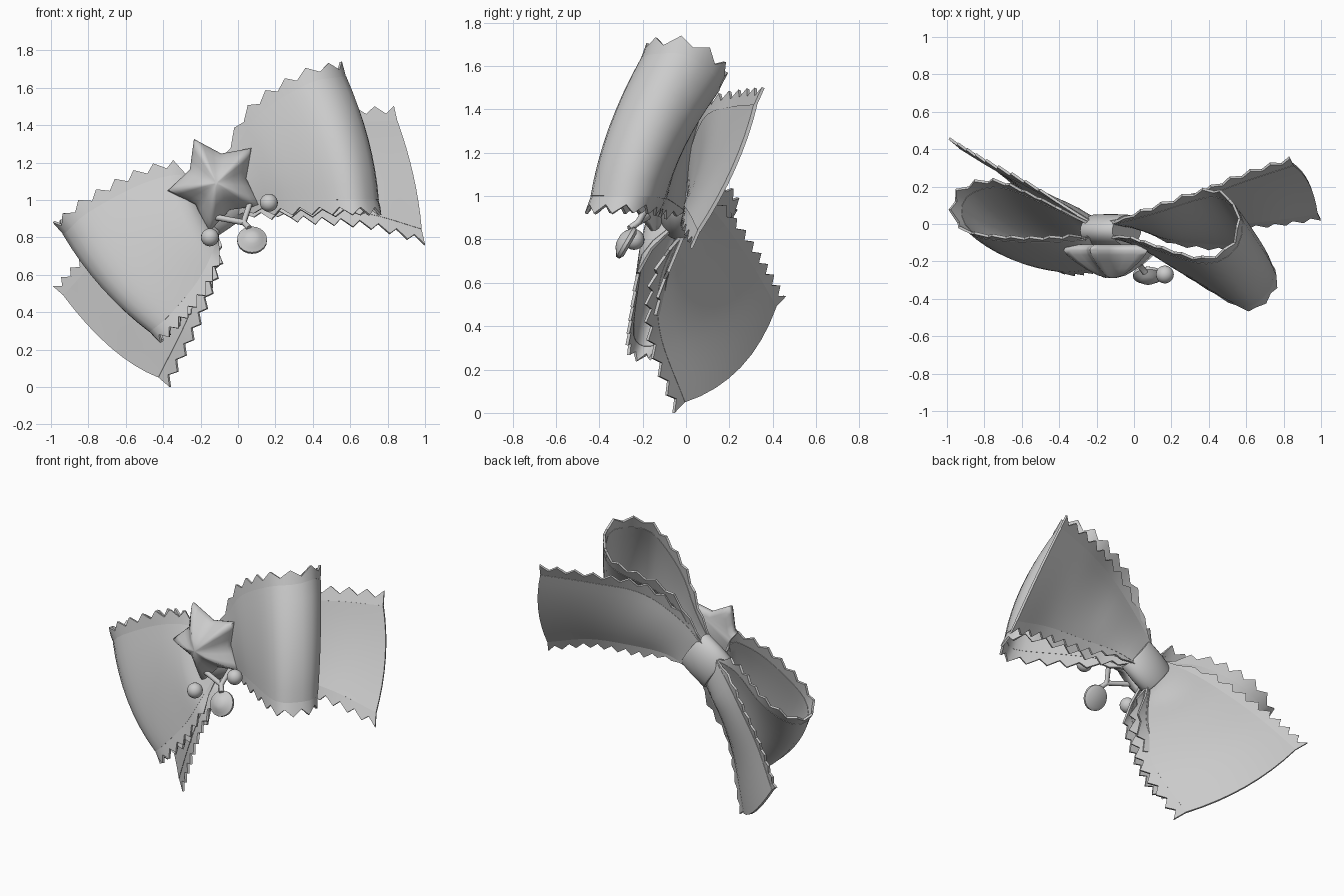
import bpy, bmesh, math
from mathutils import Vector

cube = bpy.data.objects.get("Cube")
if cube:
    bpy.data.objects.remove(cube, do_unlink=True)

GREY = bpy.data.materials.new("plain_grey")
GREY.use_nodes = True
TONE = (0.6, 0.6, 0.6, 1)
GREY.diffuse_color = TONE
GREY.node_tree.nodes["Principled BSDF"].inputs["Base Color"].default_value = TONE

KNOT = Vector((-0.125, -0.035, 0.97))
TILT = math.radians(35)
ALONG = Vector((math.cos(TILT), 0, math.sin(TILT)))
UP = Vector((-math.sin(TILT), 0, math.cos(TILT)))


def finish(obj, thickness=0.0, angle=40):
    """Colour, thicken and shade a part."""
    obj.data.materials.append(GREY)
    bpy.ops.object.select_all(action='DESELECT')
    obj.select_set(True)
    bpy.context.view_layer.objects.active = obj
    if thickness:
        mod = obj.modifiers.new("cloth", 'SOLIDIFY')
        mod.thickness = thickness
        mod.offset = 0
        bpy.ops.object.modifier_apply(modifier=mod.name)
    bpy.ops.object.shade_smooth_by_angle(angle=math.radians(angle))


def grid_mesh(name, rows, closed=False, thickness=0.0, angle=40):
    """Skin a list of equal point rows; optionally give it cloth thickness."""
    bm = bmesh.new()
    grid = [[bm.verts.new(p) for p in row] for row in rows]
    for a, b in zip(grid, grid[1:]):
        count = len(a)
        for i in range(count if closed else count - 1):
            j = (i + 1) % count
            bm.faces.new((a[i], a[j], b[j], b[i]))
    if closed:
        bm.faces.new(grid[0])
        bm.faces.new(grid[-1])
    bmesh.ops.recalc_face_normals(bm, faces=bm.faces)
    mesh = bpy.data.meshes.new(name)
    bm.to_mesh(mesh)
    bm.free()
    obj = bpy.data.objects.new(name, mesh)
    bpy.context.collection.objects.link(obj)
    finish(obj, thickness, angle)
    return obj


def spline(points, t):
    """Catmull-Rom position at t in 0..1."""
    last = len(points) - 1
    i = min(int(t * last), last - 1)
    f = t * last - i
    p1, p2 = points[i], points[i + 1]
    p0 = points[i - 1] if i else 2 * p1 - p2
    p3 = points[i + 2] if i + 2 <= last else 2 * p2 - p1
    return 0.5 * (2 * p1 + (p2 - p0) * f + (2 * p0 - 5 * p1 + 4 * p2 - p3) * f * f
                  + (3 * p1 - p0 - 3 * p2 + p3) * f ** 3)


def even_steps(top, low, count):
    """Parameters that step evenly along the ribbon's middle."""
    fine = [k / 400 for k in range(401)]
    mids = [(spline(top, t) + spline(low, t)) / 2 for t in fine]
    dist = [0.0]
    for a, b in zip(mids, mids[1:]):
        dist.append(dist[-1] + (b - a).length)
    return [next(t for t, d in zip(fine, dist) if d >= dist[-1] * k / count - 1e-9)
            for k in range(count + 1)]


def ribbon(name, top, low, teeth, bulge):
    """Cloth strip between two edge paths, with pinked trims on both edges."""
    top, low = [Vector(p) for p in top], [Vector(p) for p in low]
    bulge = Vector(bulge)
    body, trims = [], ([], [])
    for k, t in enumerate(even_steps(top, low, teeth * 2)):
        a, b = spline(top, t), spline(low, t)
        across = (b - a).normalized()
        spread = min(1, max(0, ((b - a).length - 0.2) / 0.2))
        body.append([a.lerp(b, s / 8) + bulge * spread * 4 * (s / 8) * (1 - s / 8)
                     for s in range(9)])
        reach = (0.09 if k % 2 == 0 else 0.045) * (0.1 + 0.9 * spread)
        for trim, edge, way in ((trims[0], a, -across), (trims[1], b, across)):
            trim.append([edge - way * 0.005, edge + way * reach])
    grid_mesh(name, body, thickness=0.018)
    for label, trim in zip(("upper", "lower"), trims):
        grid_mesh(f"{name}_{label}_trim", trim, thickness=0.014)


def gather(height, side, y):
    """Point where the cloth is pinched inside the knot."""
    p = KNOT + UP * height + ALONG * side
    return (p.x, y, p.z)


# Loops: each runs from the back of the knot, round, to its front
ribbon("left_loop",
       [gather(0.1, 0.06, 0), (0.1, 0.06, 1.37), (0.4, 0.15, 1.5), (0.52, 0.11, 1.57),
        (0.575, 0, 1.65), (0.53, -0.14, 1.65), (0.38, -0.205, 1.62),
        (0.12, -0.13, 1.46), (-0.02, -0.08, 1.26), gather(0.1, 0.06, -0.07)],
       [gather(-0.1, 0.06, 0), (0.2, -0.08, 0.98), (0.52, -0.11, 0.99), (0.69, -0.17, 1),
        (0.745, -0.27, 1), (0.7, -0.37, 1), (0.58, -0.43, 1),
        (0.3, -0.28, 1), (0.12, -0.16, 0.98), gather(-0.1, 0.06, -0.07)],
       16, (0.03, -0.03, 0))
ribbon("right_loop",
       [gather(0.1, -0.06, 0), (-0.45, 0.1, 1.03), (-0.7, 0.2, 0.93), (-0.87, 0.17, 0.84),
        (-0.93, 0.08, 0.82), (-0.9, -0.02, 0.84), (-0.8, -0.07, 0.93),
        (-0.52, -0.09, 1.08), (-0.3, -0.08, 1.13), gather(0.12, -0.06, -0.07)],
       [gather(-0.1, -0.06, 0), (-0.18, -0.1, 0.6), (-0.35, -0.1, 0.4), (-0.44, -0.12, 0.32),
        (-0.47, -0.18, 0.3), (-0.44, -0.23, 0.32), (-0.37, -0.25, 0.38),
        (-0.22, -0.23, 0.56), (-0.13, -0.19, 0.74), gather(-0.1, -0.06, -0.07)],
       16, (-0.025, -0.03, -0.025))

# Hanging tails behind the loops
ribbon("left_tail",
       [gather(0.1, 0.06, 0.01), (0, 0.03, 1.22), (0.25, 0.1, 1.37), (0.55, 0.22, 1.41),
        (0.85, 0.32, 1.42)],
       [gather(-0.1, 0.06, 0.01), (0.15, 0, 0.96), (0.4, 0, 0.95), (0.7, 0.02, 0.92),
        (0.98, 0.06, 0.84)],
       10, (0.02, 0.03, 0))
ribbon("right_tail",
       [gather(0.1, -0.06, 0.01), (-0.38, 0.1, 0.95), (-0.56, 0.2, 0.83),
        (-0.75, 0.3, 0.68), (-0.93, 0.41, 0.49)],
       [gather(-0.1, -0.06, 0.01), (-0.13, -0.07, 0.76), (-0.18, -0.13, 0.58),
        (-0.27, -0.12, 0.35), (-0.42, -0.01, 0.05)],
       10, (0, 0.045, -0.06))

# Knot band wrapped round the middle
band = []
for offset, swell in ((-0.105, 0.92), (-0.095, 0.98), (0, 1), (0.095, 0.98), (0.105, 0.92)):
    band.append([KNOT + ALONG * offset
                 + UP * 0.145 * swell * math.cos(k * math.tau / 32)
                 + Vector((0, 0.088 * swell * math.sin(k * math.tau / 32), 0))
                 for k in range(32)])
grid_mesh("knot_band", band, closed=True)

# Puffy five-pointed star, each side split so the arms stay soft
star = []
for scale, y in ((0.8, -0.11), (0.97, -0.125), (1, -0.14), (0.94, -0.165), (0.78, -0.2),
                 (0.55, -0.24), (0.3, -0.275), (0.06, -0.29)):
    corners = []
    for k in range(10):
        r = 0.16 if k % 2 else 0.265
        ang = math.radians(117 + 36 * k)
        corners.append(Vector((r * scale * math.cos(ang), y, r * scale * math.sin(ang))))
    ring = []
    for p, q in zip(corners, corners[1:] + corners[:1]):
        ring += [p, p.lerp(q, 0.3), p.lerp(q, 0.7)]
    star.append([p + Vector((-0.115, 0, 1.09)) for p in ring])
grid_mesh("star", star, closed=True, angle=100)

# Round beads
for name, spot in (("right_bead", (-0.15, -0.24, 0.8)), ("left_bead", (0.165, -0.27, 0.985))):
    bpy.ops.mesh.primitive_uv_sphere_add(segments=20, ring_count=12, radius=0.048, location=spot)
    bpy.context.object.name = name
    finish(bpy.context.object)

# Round pendant: thin disc with a raised middle
disc = [[(r * math.cos(k * math.tau / 20), r * math.sin(k * math.tau / 20), z)
         for k in range(20)]
        for r, z in ((0.06, -0.02), (0.08, -0.008), (0.08, 0.008), (0.058, 0.022),
                     (0.042, 0.034), (0.02, 0.042))]
pendant = grid_mesh("pendant", disc, closed=True)
pendant.location = (0.075, -0.275, 0.785)
pendant.rotation_euler = (math.radians(60), 0, 0)


# Cords holding the beads and pendant
def cord(name, points):
    curve = bpy.data.curves.new(name, 'CURVE')
    curve.dimensions = '3D'
    curve.bevel_depth = 0.016
    curve.bevel_resolution = 2
    curve.use_fill_caps = True
    line = curve.splines.new('POLY')
    line.points.add(len(points) - 1)
    for point, co in zip(line.points, points):
        point.co = (*co, 1)
    obj = bpy.data.objects.new(name, curve)
    bpy.context.collection.objects.link(obj)
    curve.materials.append(GREY)


cord("left_cord", [(0.07, -0.15, 1), (0.03, -0.22, 0.88), (0.06, -0.26, 0.85)])
cord("right_cord", [(-0.13, -0.17, 0.91), (0.03, -0.22, 0.88)])
